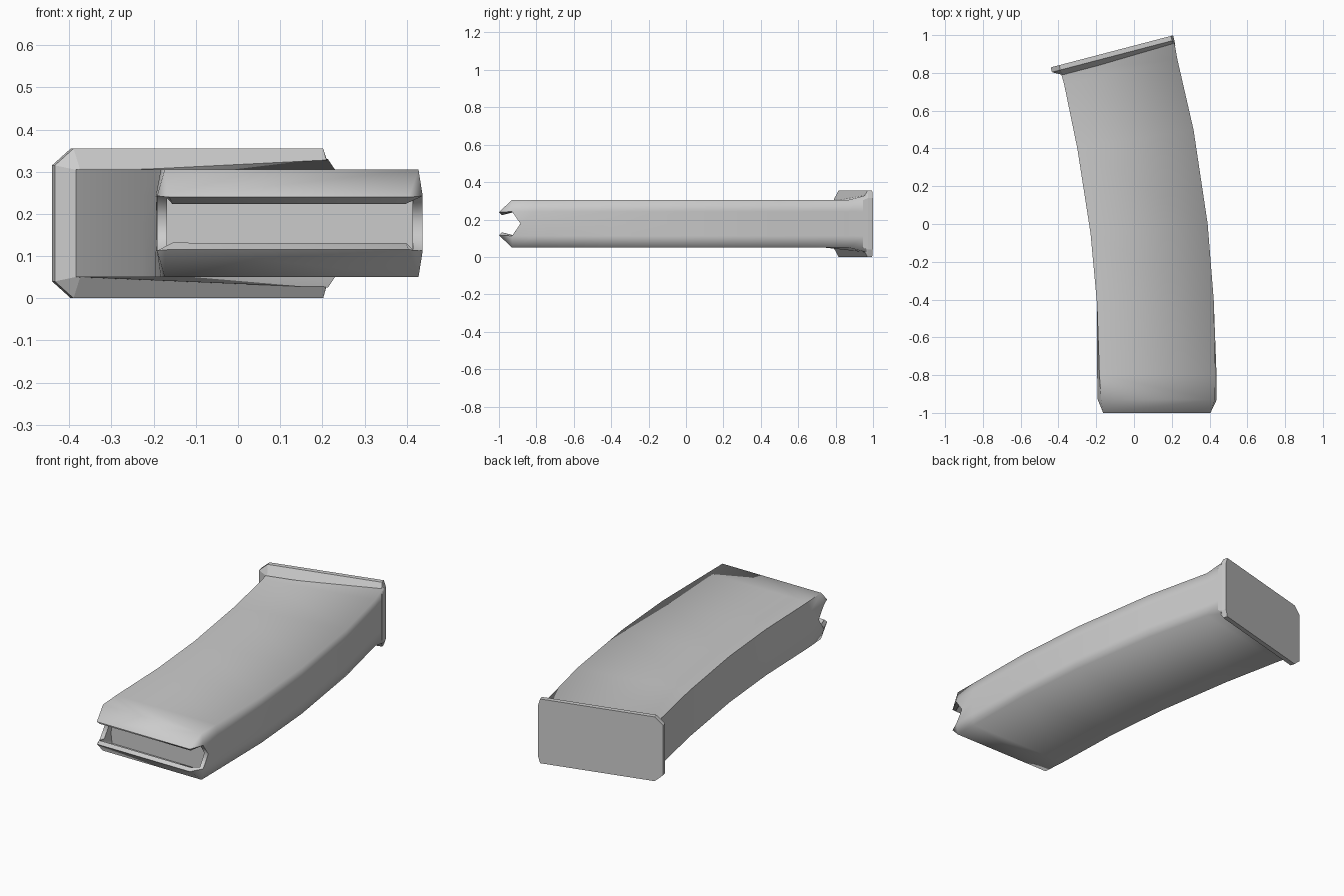
import bpy, bmesh
from mathutils import Vector

if "Cube" in bpy.data.objects:
    bpy.data.objects.remove(bpy.data.objects["Cube"])

ZC = 0.1775          # mid height of the model
HZ = 0.1275          # half thickness of the body


def finish(bm, name):
    bmesh.ops.recalc_face_normals(bm, faces=bm.faces)
    me = bpy.data.meshes.new(name)
    bm.to_mesh(me)
    bm.free()
    ob = bpy.data.objects.new(name, me)
    bpy.context.collection.objects.link(ob)
    return ob


def loft(bm, rings):
    loops = [[bm.verts.new(p) for p in r] for r in rings]
    for a, b in zip(loops, loops[1:]):
        for i in range(len(a)):
            j = (i + 1) % len(a)
            bm.faces.new((a[i], a[j], b[j], b[i]))
    return loops


def section(xl, yl, xr, yr, inset_l, inset_r, flare):
    # ten-sided ring: right wall going up, then left wall going down
    hr = HZ + flare
    right = [(xr - inset_r, yr, ZC - hr), (xr, yr, ZC - 0.065), (xr, yr, ZC),
             (xr, yr, ZC + 0.065), (xr - inset_r, yr, ZC + hr)]
    left = [(xl + inset_l, yl, ZC + HZ), (xl, yl, ZC + 0.065), (xl, yl, ZC),
            (xl, yl, ZC - 0.065), (xl + inset_l, yl, ZC - HZ)]
    return right + left


# Curved hollow body
stations = [
    (-0.195, -0.80, 0.437, -0.80, 0.012, 0.010, 0),
    (-0.196, -0.42, 0.422, -0.40, 0, 0, 0),
    (-0.230, -0.05, 0.390, 0.00, 0, 0, 0),
    (-0.300, 0.40, 0.315, 0.50, 0, 0, 0),
    (-0.370, 0.74, 0.230, 0.87, 0, 0, 0),
    (-0.390, 0.81, 0.213, 0.965, 0, 0, 0.025),
]
front = section(-0.192, -0.93, 0.438, -0.93, 0.018, 0.010, 0)
for i in (2, 7):                      # notch in both side walls
    front[i] = (front[i][0], -0.885, ZC)
bm = bmesh.new()
loops = loft(bm, [front] + [section(*s) for s in stations])
f = loops[0]

# Feed lips leaning in over the opening, with corner gussets
for corner_r, mid_r, corner_l, mid_l, s in ((4, 3, 5, 6, 1), (0, 1, 9, 8, -1)):
    a = bm.verts.new((0.405, -1.0, ZC + s * 0.062))
    b = bm.verts.new((-0.163, -1.0, ZC + s * 0.062))
    bm.faces.new((f[corner_r], f[corner_l], b, a))
    bm.faces.new((f[corner_r], a, f[mid_r]))
    bm.faces.new((f[corner_l], f[mid_l], b))

# Rounded shading on the right, hard edges on the left wall and the rims
for face in bm.faces:
    face.smooth = True
left_edges = {5, 9}
for a, b in zip(loops, loops[1:]):
    for i in left_edges:
        bm.edges.get((a[i], b[i])).smooth = False
for e in bm.edges:
    if e.is_boundary:
        e.smooth = False
body = finish(bm, "curved_body")
wall = body.modifiers.new("wall", 'SOLIDIFY')
wall.thickness = 0.024
wall.offset = -1

# Inner platform closing the cavity
bm = bmesh.new()
bmesh.ops.create_cube(bm, size=1)
for v in bm.verts:
    v.co = Vector((0.12 + v.co.x * 0.60, -0.83 + v.co.y * 0.07, ZC + v.co.z * 0.22))
finish(bm, "inner_platform")

# Tilted base plate with chamfered corners and a tapered underside
U = Vector((0.967, 0.253, 0))
N = Vector((-0.253, 0.967, 0))
O = Vector((-0.441, 0.829, ZC))


def plate_ring(u0, u1, h, cu, cz, cr, depth):
    pts = [(u0 + cu, h), (u1 - cr, h), (u1, h - cz), (u1, cz - h),
           (u1 - cr, -h), (u0 + cu, -h), (u0, cz - h), (u0, h - cz)]
    return [O + U * u - N * depth + Vector((0, 0, z)) for u, z in pts]


bm = bmesh.new()
loops = loft(bm, [plate_ring(0, 0.67, 0.1775, 0.046, 0.04, 0.012, 0),
                  plate_ring(0, 0.67, 0.1775, 0.046, 0.04, 0.012, 0.026),
                  plate_ring(0.05, 0.668, 0.130, 0.004, 0.004, 0.004, 0.054)])
bm.faces.new(loops[0])
bm.faces.new(loops[-1])
finish(bm, "base_plate")
